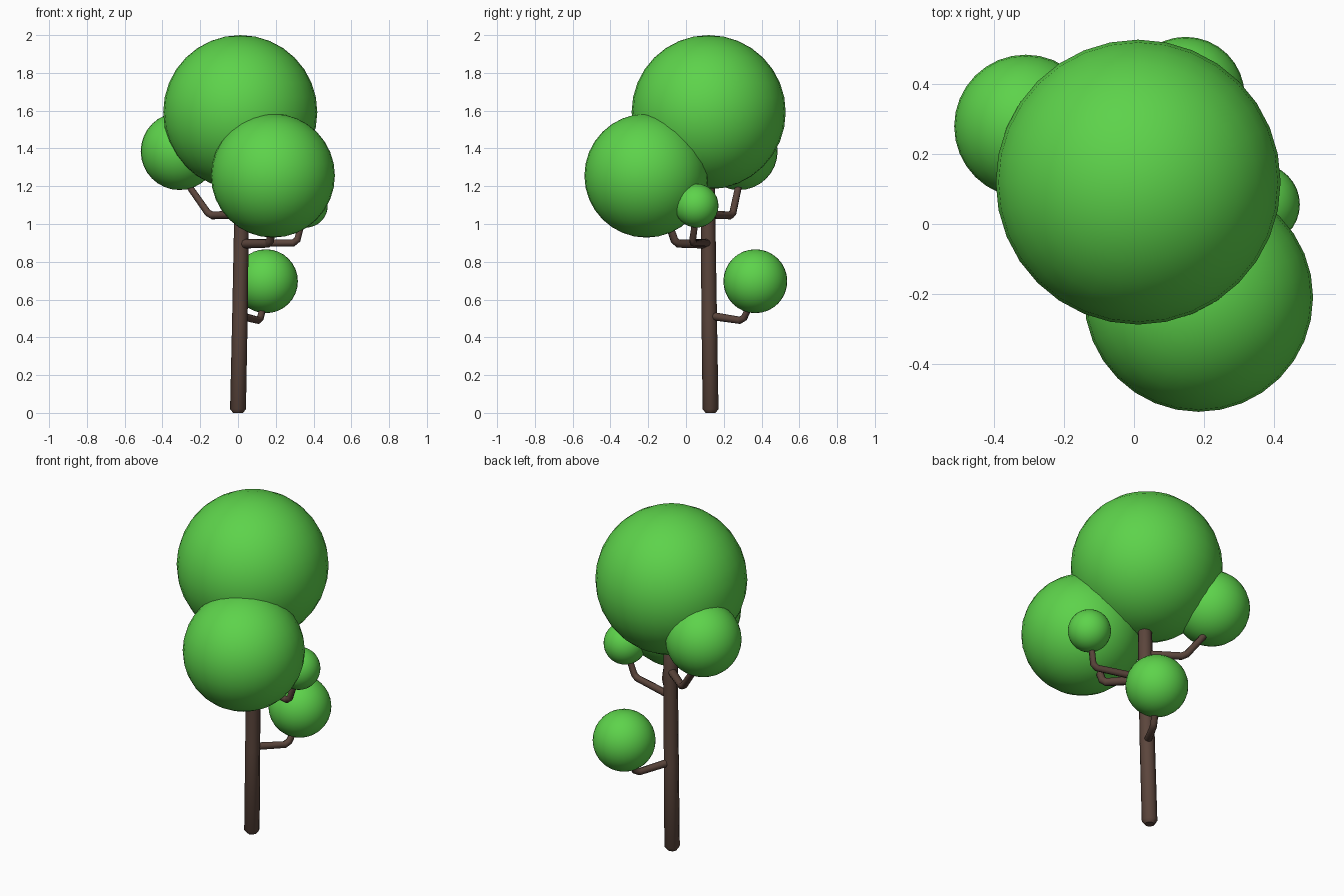
import bpy
from mathutils import Vector

if "Cube" in bpy.data.objects:
    bpy.data.objects.remove(bpy.data.objects["Cube"])


def material(name, rgb):
    m = bpy.data.materials.new(name)
    m.diffuse_color = (*rgb, 1)
    m.use_nodes = True
    m.node_tree.nodes["Principled BSDF"].inputs["Base Color"].default_value = m.diffuse_color
    return m


green = material("leaf_green", (0.11, 0.65, 0.07))
brown = material("bark_brown", (0.105, 0.06, 0.045))


def ball(name, centre, r):
    bpy.ops.mesh.primitive_uv_sphere_add(segments=32, ring_count=16, radius=r, location=centre)
    o = bpy.context.object
    o.name = name
    bpy.ops.object.shade_smooth()
    o.data.materials.append(green)


def tube(name, points):
    """Tapered eight-sided limb through (x, y, z, radius) points."""
    cu = bpy.data.curves.new(name, 'CURVE')
    cu.dimensions = '3D'
    cu.bevel_depth = 1.0
    cu.bevel_resolution = 2
    cu.use_fill_caps = True
    s = cu.splines.new('POLY')
    s.points.add(len(points) - 1)
    for p, (x, y, z, r) in zip(s.points, points):
        p.co = (x, y, z, 1)
        p.radius = r
    o = bpy.data.objects.new(name, cu)
    bpy.context.collection.objects.link(o)
    bpy.ops.object.select_all(action='DESELECT')
    o.select_set(True)
    bpy.context.view_layer.objects.active = o
    bpy.ops.object.convert(target='MESH')
    o = bpy.context.object
    o.name = name
    o.data.materials.append(brown)
    bpy.ops.object.shade_smooth_by_angle(angle=0.87)


def branch(name, start, elbow, end, r):
    """Limb with a chamfered elbow."""
    a, b, c = Vector(start), Vector(elbow), Vector(end)
    p = b + (a - b).normalized() * 0.018
    q = b + (c - b).normalized() * 0.018
    tube(name, [(*a, r * 1.1), (*p, r), (*q, r * 0.95), (*c, r * 0.85)])


# Foliage
ball("crown_foliage", (0.012, 0.12, 1.592), 0.408)
ball("front_foliage", (0.185, -0.21, 1.256), 0.328)
ball("left_foliage", (-0.31, 0.28, 1.385), 0.205)
ball("low_foliage", (0.148, 0.367, 0.697), 0.169)
ball("small_foliage", (0.359, 0.056, 1.097), 0.116)

# Trunk with softened ends
tube("trunk", [(0, 0.13, 0, 0.026), (0, 0.13, 0.02, 0.042),
               (0.01, 0.123, 0.5, 0.041), (0.018, 0.117, 1.0, 0.039),
               (0.02, 0.115, 1.22, 0.038), (0.02, 0.115, 1.24, 0.025)])

# Branches
branch("left_branch", (0.018, 0.117, 1.05), (-0.15, 0.245, 1.045), (-0.28, 0.285, 1.23), 0.021)
branch("low_branch", (0.01, 0.123, 0.515), (0.115, 0.3, 0.488), (0.143, 0.355, 0.6), 0.02)
branch("front_branch", (0.017, 0.118, 0.895), (0.17, -0.055, 0.897), (0.18, -0.12, 1.08), 0.023)
branch("small_branch", (0.017, 0.118, 0.9), (0.31, 0.033, 0.9), (0.347, 0.053, 1.04), 0.019)
